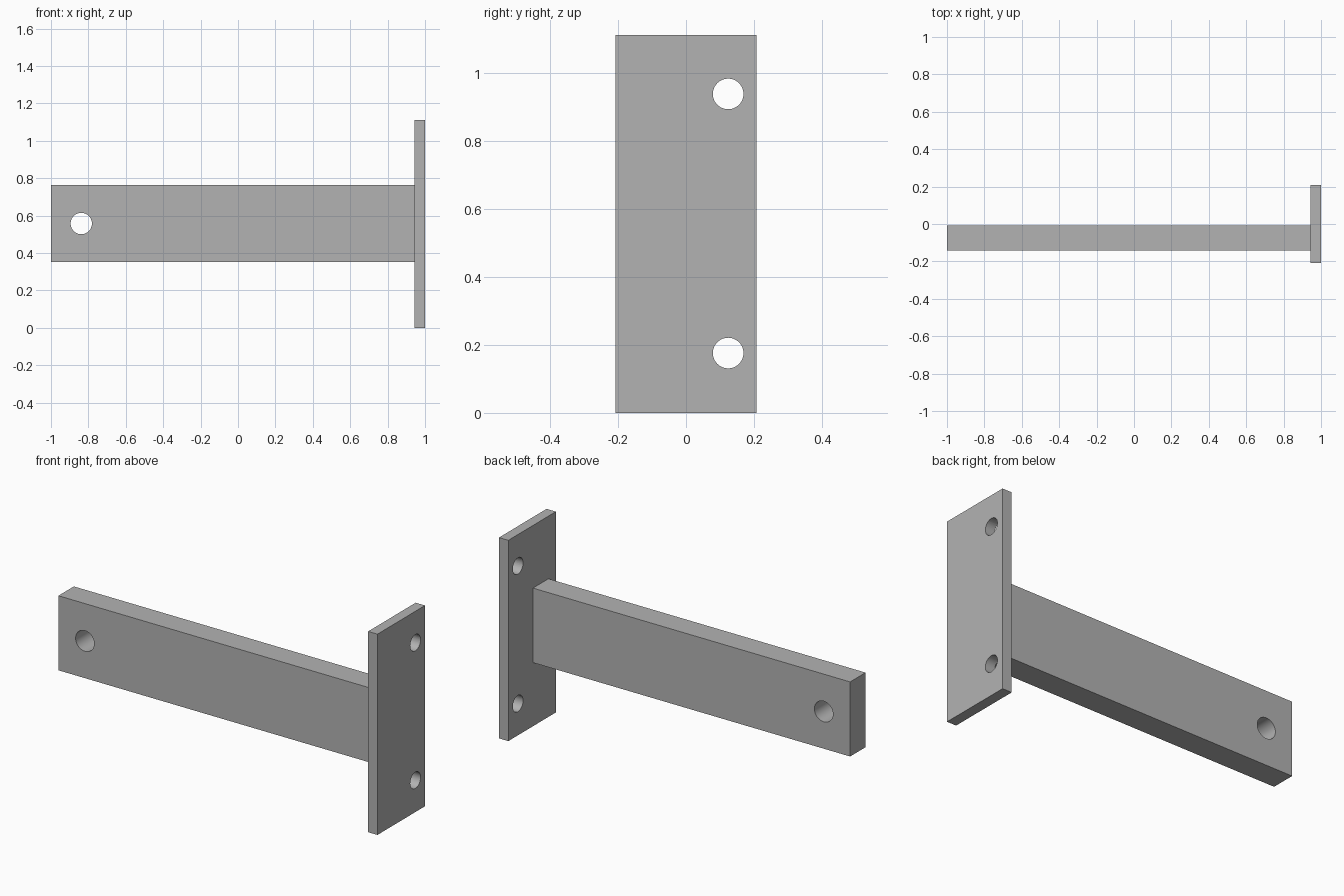
import bpy
from math import radians
from mathutils import Vector

cube = bpy.data.objects.get("Cube")
if cube:
    bpy.data.objects.remove(cube, do_unlink=True)

# Single plain grey
grey = bpy.data.materials.new("steel grey")
grey.use_nodes = True
colour = (0.45, 0.45, 0.45, 1)
grey.diffuse_color = colour
grey.node_tree.nodes["Principled BSDF"].inputs["Base Color"].default_value = colour


def box(name, low, high):
    low, high = Vector(low), Vector(high)
    bpy.ops.mesh.primitive_cube_add(size=1, location=(low + high) / 2)
    ob = bpy.context.object
    ob.name = name
    ob.scale = high - low
    bpy.ops.object.transform_apply(location=False, rotation=False, scale=True)
    ob.data.materials.append(grey)
    return ob


def drill(ob, centre, radius, rotation):
    """Cut a round through hole, then discard the cutter."""
    bpy.ops.mesh.primitive_cylinder_add(vertices=64, radius=radius, depth=0.4,
                                        location=centre, rotation=rotation)
    cutter = bpy.context.object
    cutter.hide_render = True
    cutter.data.materials.append(grey)
    mod = ob.modifiers.new("hole", 'BOOLEAN')
    mod.operation = 'DIFFERENCE'
    mod.solver = 'EXACT'
    mod.object = cutter
    bpy.ops.object.select_all(action='DESELECT')
    bpy.context.view_layer.objects.active = ob
    ob.select_set(True)
    bpy.ops.object.modifier_apply(modifier=mod.name)
    bpy.data.objects.remove(cutter, do_unlink=True)
    bpy.ops.object.shade_smooth_by_angle(angle=radians(30))


# Horizontal arm with one hole near its free end
arm = box("arm", (-1, -0.143, 0.352), (0.943, -0.008, 0.765))
drill(arm, (-0.838, -0.075, 0.558), 0.057, (radians(90), 0, 0))

# Upright mounting plate with two holes beside the arm
plate = box("mounting_plate", (0.943, -0.208, 0), (1, 0.208, 1.112))
for z in (0.176, 0.938):
    drill(plate, (0.97, 0.124, z), 0.045, (0, radians(90), 0))
